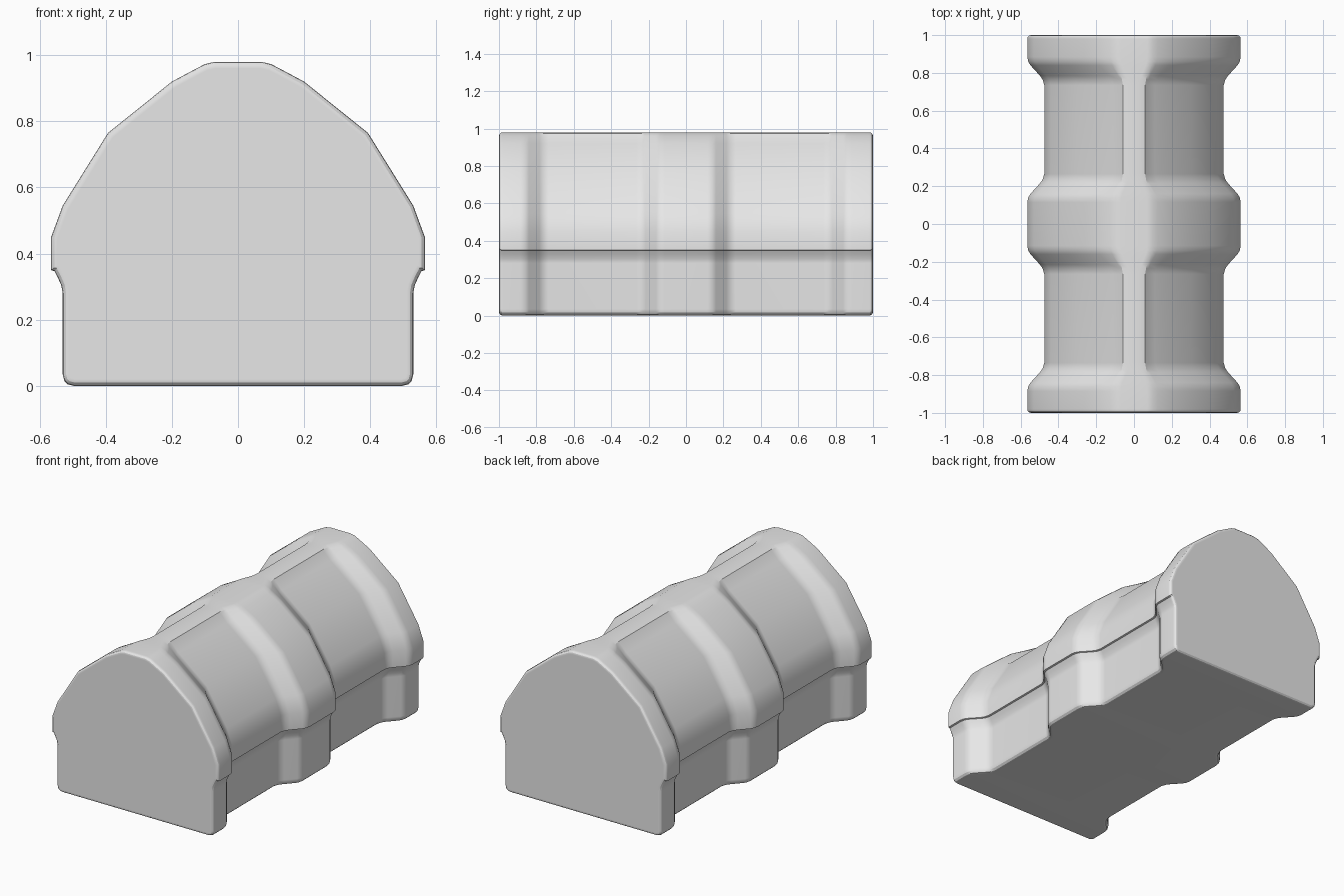
import bpy, bmesh, math
from mathutils import Vector

if "Cube" in bpy.data.objects:
    bpy.data.objects.remove(bpy.data.objects["Cube"])

# Right half of the cross-section at a rib, from bottom to top
HALF = [(0.495, 0.0), (0.515, 0.005), (0.525, 0.015), (0.53, 0.035),
        (0.53, 0.28), (0.534, 0.303), (0.545, 0.328), (0.555, 0.347),
        (0.565, 0.35), (0.565, 0.45), (0.53, 0.545), (0.393, 0.765),
        (0.20, 0.92), (0.125, 0.96), (0.10, 0.973), (0.07, 0.98)]


def section(narrow, inset):
    """Closed outline, narrowed at the waist and inset at the rounded ends."""
    right = []
    for x, z in HALF:
        k = 1.0 if z < 0.93 else (0.6 if z < 0.965 else 0.45)
        right.append(Vector((x - narrow * k, z)))
    loop = right + [Vector((-p.x, p.y)) for p in reversed(right)]
    out = []
    n = len(loop)
    for i, p in enumerate(loop):
        a = (p - loop[i - 1]).normalized()
        b = (loop[(i + 1) % n] - p).normalized()
        na, nb = Vector((a.y, -a.x)), Vector((b.y, -b.x))
        m = (na + nb).normalized()
        out.append(p - m * (inset / max(m.dot(na), 0.7)))
    return out


# Stations along the length: (y, narrowing, end inset)
ramp = [(0.115, 0.0), (0.14, 0.005), (0.16, 0.017), (0.215, 0.067),
        (0.235, 0.081), (0.265, 0.09)]
half = [(y, w, 0.0) for y, w in ramp]
half += [(1 - y, w, 0.0) for y, w in reversed(ramp)]
half += [(0.98, 0, 0), (0.99, 0, 0.0027), (0.9973, 0, 0.01), (1.0, 0, 0.02)]
stations = [(-y, w, i) for y, w, i in reversed(half)] + half

# Ribbed body lofted through the stations
bm = bmesh.new()
rings = []
for y, w, inset in stations:
    rings.append([bm.verts.new((p.x, y, p.y)) for p in section(w, inset)])
n = len(rings[0])
for r, s in zip(rings, rings[1:]):
    for i in range(n):
        j = (i + 1) % n
        bm.faces.new((r[i], r[j], s[j], s[i]))
bm.faces.new(rings[0])
bm.faces.new(list(reversed(rings[-1])))
bmesh.ops.recalc_face_normals(bm, faces=bm.faces)
mesh = bpy.data.meshes.new("ribbed_body")
bm.to_mesh(mesh)
bm.free()

grey = bpy.data.materials.new("light grey")
grey.diffuse_color = (0.8, 0.8, 0.8, 1)
grey.use_nodes = True
grey.node_tree.nodes["Principled BSDF"].inputs["Base Color"].default_value = grey.diffuse_color
mesh.materials.append(grey)
body = bpy.data.objects.new("ribbed_body", mesh)
bpy.context.collection.objects.link(body)
bpy.context.view_layer.objects.active = body
body.select_set(True)
bpy.ops.object.shade_smooth_by_angle(angle=math.radians(28))

# Keep the broad facets crisp: flat ends and weighted normals
mod = body.modifiers.new("weighted normals", 'WEIGHTED_NORMAL')
mod.keep_sharp = True
